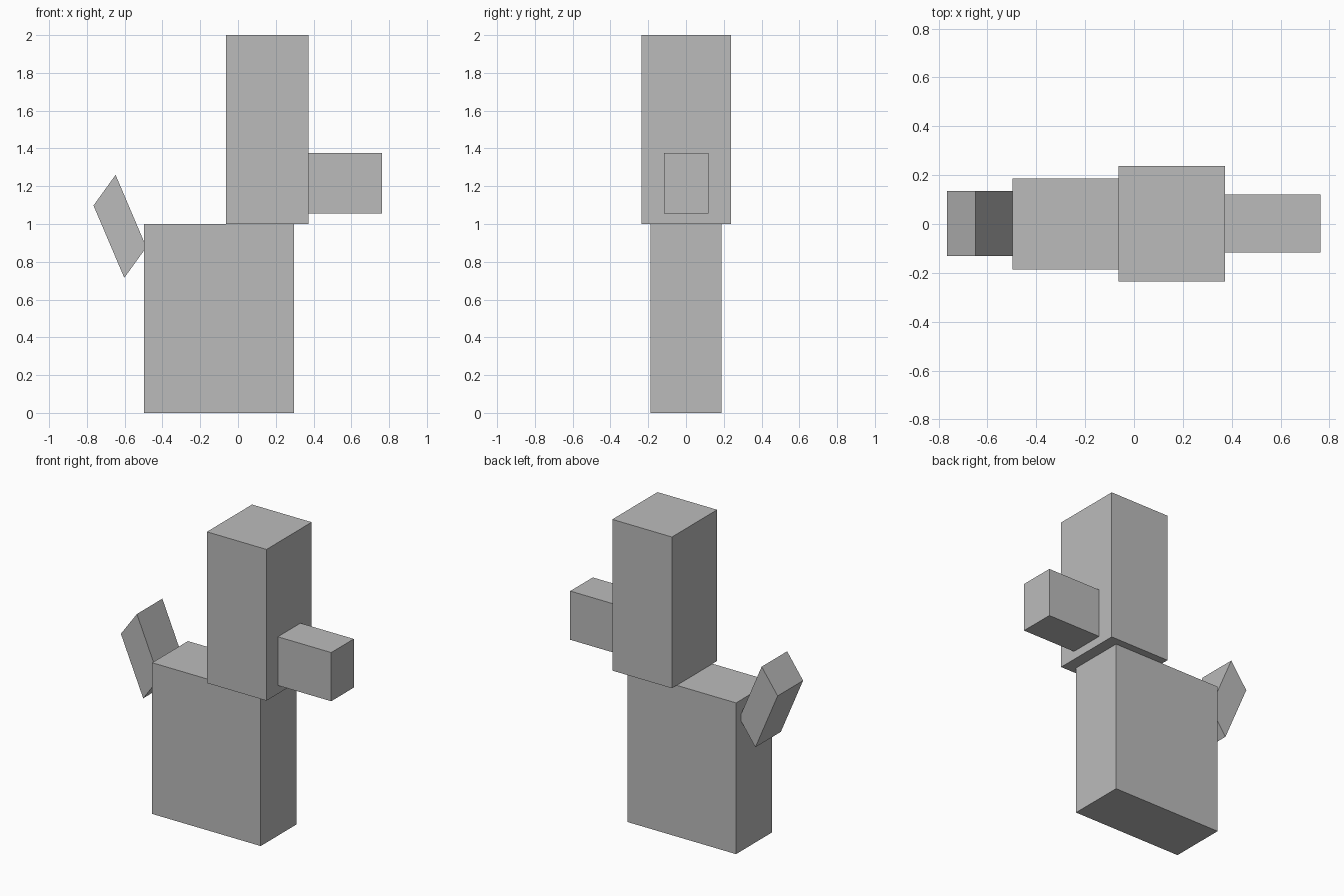
import bpy
import bmesh
from mathutils import Vector

cube = bpy.data.objects.get("Cube")
if cube:
    bpy.data.objects.remove(cube, do_unlink=True)

# One plain grey for the whole model
GREY = (0.5, 0.5, 0.5, 1.0)
grey = bpy.data.materials.new("plain grey")
grey.use_nodes = True
grey.diffuse_color = GREY
grey.node_tree.nodes["Principled BSDF"].inputs["Base Color"].default_value = GREY


def prism(name, profile, y_front, y_back):
    """Extrude an (x, z) side profile from y_front to y_back."""
    bm = bmesh.new()
    face = bm.faces.new([bm.verts.new((x, y_front, z)) for x, z in profile])
    extruded = bmesh.ops.extrude_face_region(bm, geom=[face])["geom"]
    moved = [v for v in extruded if isinstance(v, bmesh.types.BMVert)]
    bmesh.ops.translate(bm, verts=moved, vec=Vector((0, y_back - y_front, 0)))
    bmesh.ops.recalc_face_normals(bm, faces=bm.faces)
    mesh = bpy.data.meshes.new(name)
    bm.to_mesh(mesh)
    bm.free()
    mesh.materials.append(grey)
    obj = bpy.data.objects.new(name, mesh)
    bpy.context.collection.objects.link(obj)
    return obj


def block(name, x0, x1, y0, y1, z0, z1):
    return prism(name, [(x0, z0), (x1, z0), (x1, z1), (x0, z1)], y0, y1)


# Upright blocks
block("body", -0.497, 0.297, -0.187, 0.187, 0.0, 1.0)
block("head", -0.063, 0.373, -0.235, 0.237, 1.0, 2.0)
block("snout", 0.373, 0.763, -0.116, 0.12, 1.055, 1.377)

# Slanted tail, its lower corner sunk into the back of the body
prism("tail", [(-0.602, 0.715), (-0.485, 0.877), (-0.648, 1.26), (-0.765, 1.098)],
      -0.131, 0.135)
